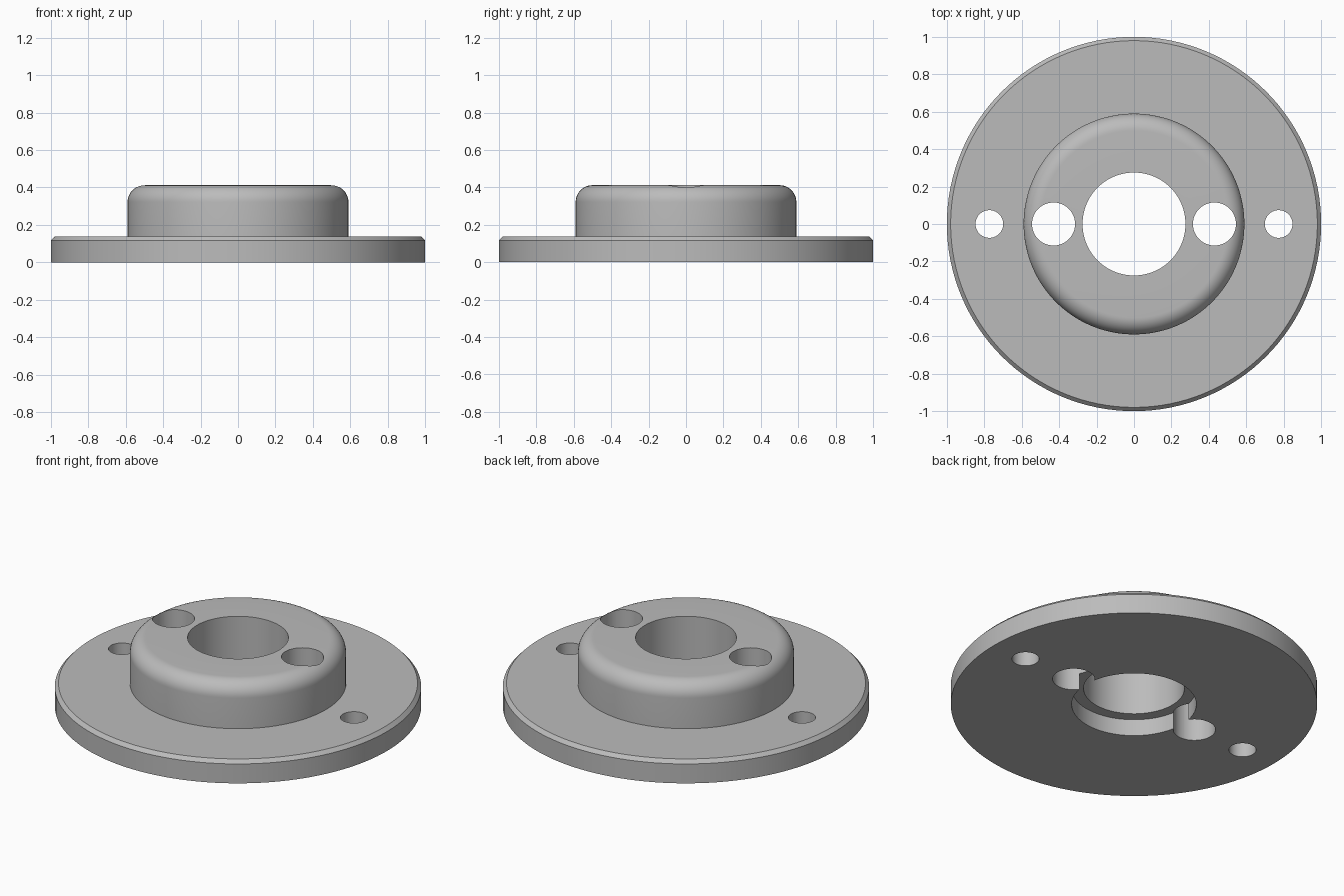
import bpy, bmesh, math

if "Cube" in bpy.data.objects:
    bpy.data.objects.remove(bpy.data.objects["Cube"])

SEG = 128
grey = bpy.data.materials.new("plain_grey")
grey.diffuse_color = (0.5, 0.5, 0.5, 1)
grey.use_nodes = True
grey.node_tree.nodes["Principled BSDF"].inputs["Base Color"].default_value = grey.diffuse_color


def make_object(name, bm):
    bmesh.ops.recalc_face_normals(bm, faces=bm.faces)
    mesh = bpy.data.meshes.new(name)
    bm.to_mesh(mesh)
    bm.free()
    obj = bpy.data.objects.new(name, mesh)
    bpy.context.collection.objects.link(obj)
    return obj


def lathe(name, profile):
    """Revolve a closed (radius, z) loop around the z axis."""
    bm = bmesh.new()
    rings = [[bm.verts.new((r * math.cos(math.tau * i / SEG),
                            r * math.sin(math.tau * i / SEG), z))
              for i in range(SEG)] for r, z in profile]
    for a, b in zip(rings, rings[1:] + rings[:1]):
        for i in range(SEG):
            j = (i + 1) % SEG
            bm.faces.new((a[i], a[j], b[j], b[i]))
    return make_object(name, bm)


# Flange with chamfered rim, raised hub with rounded shoulder, stepped bore
H, HUB, FIL = 0.412, 0.59, 0.09
fillet = [(HUB - FIL + FIL * math.cos(t), H - FIL + FIL * math.sin(t))
          for t in (math.pi / 2 * k / 12 for k in range(13))]
profile = ([(0.34, 0), (1.0, 0), (1.0, 0.117), (0.98, 0.138), (HUB, 0.138)]
           + fillet + [(0.275, H), (0.275, 0.10), (0.34, 0.10)])
flange = lathe("hub_flange", profile)
flange.data.materials.append(grey)

# Through holes: a large pair in the hub and a small pair in the flange
bm = bmesh.new()
for x, r in ((0.43, 0.115), (0.773, 0.074)):
    for side in (-1, 1):
        made = bmesh.ops.create_cone(bm, cap_ends=True, segments=64,
                                     radius1=r, radius2=r, depth=1)
        bmesh.ops.translate(bm, verts=made["verts"], vec=(side * x, 0, 0.2))
cutter = make_object("hole_cutter", bm)
cutter.data.materials.append(grey)
cutter.hide_render = True

cut = flange.modifiers.new("holes", "BOOLEAN")
cut.operation = "DIFFERENCE"
cut.solver = "EXACT"
cut.object = cutter
bpy.ops.object.select_all(action="DESELECT")
bpy.context.view_layer.objects.active = flange
flange.select_set(True)
bpy.ops.object.modifier_apply(modifier=cut.name)
bpy.data.objects.remove(cutter)

bpy.ops.object.shade_smooth_by_angle(angle=math.radians(30))
